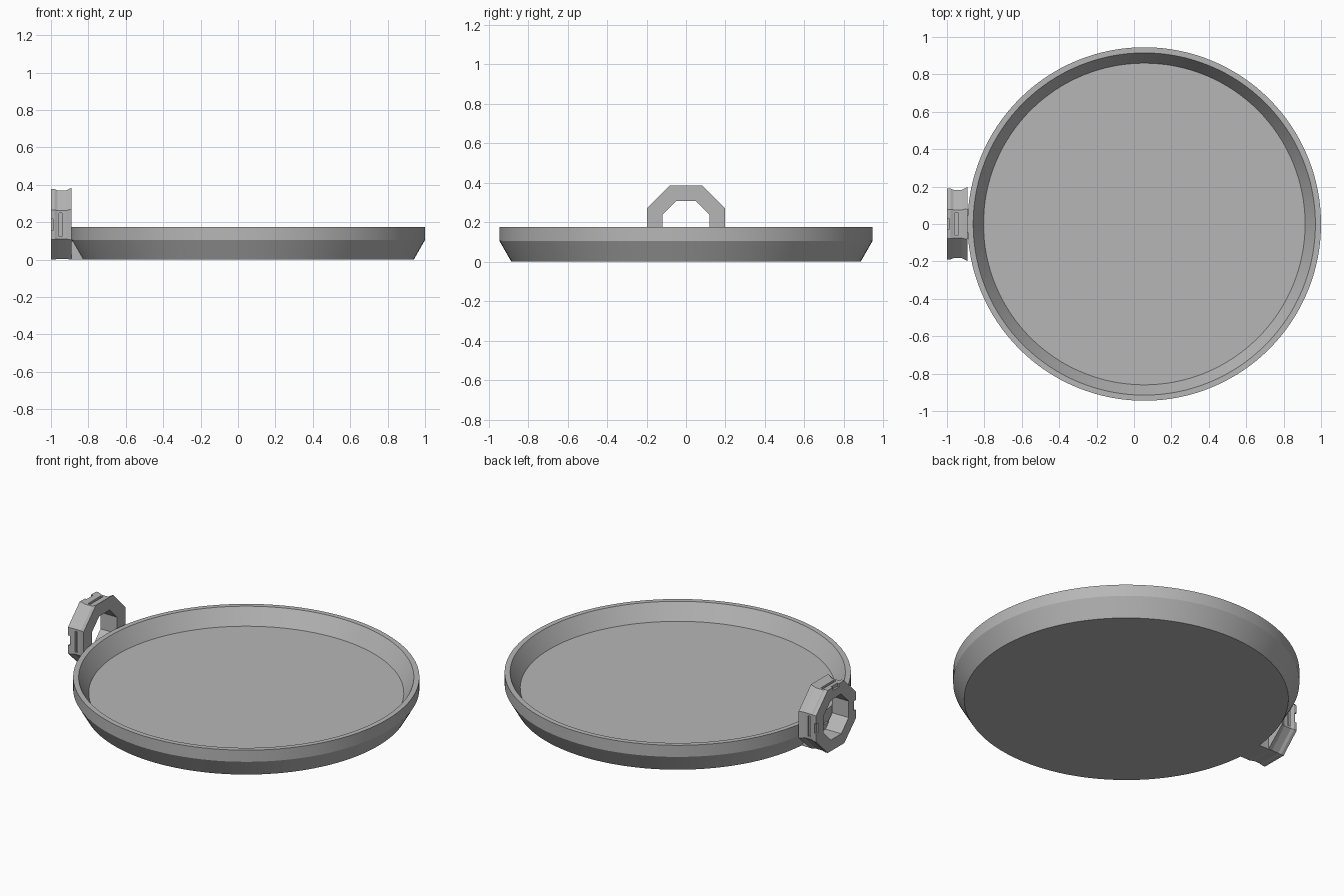
import bpy, bmesh, math

cube = bpy.data.objects.get("Cube")
if cube:
    bpy.data.objects.remove(cube)

grey = bpy.data.materials.new("plain_grey")
grey.use_nodes = True
colour = (0.47, 0.47, 0.47, 1)
grey.diffuse_color = colour
grey.node_tree.nodes["Principled BSDF"].inputs["Base Color"].default_value = colour


def make_object(name, bm):
    bmesh.ops.recalc_face_normals(bm, faces=bm.faces)
    mesh = bpy.data.meshes.new(name)
    bm.to_mesh(mesh)
    bm.free()
    mesh.materials.append(grey)
    obj = bpy.data.objects.new(name, mesh)
    bpy.context.scene.collection.objects.link(obj)
    return obj


def bridge(bm, a, b):
    n = len(a)
    for i in range(n):
        j = (i + 1) % n
        bm.faces.new((a[i], a[j], b[j], b[i]))


def add_box(bm, low, high):
    made = bmesh.ops.create_cube(bm, size=1)
    for v in made["verts"]:
        v.co = [l + (c + 0.5) * (h - l) for c, l, h in zip(v.co, low, high)]


# Round tray: turned profile (radius, height) from the underside to the floor
CENTRE_X, SEGMENTS = 0.055, 128
profile = [(0.885, 0), (0.945, 0.105), (0.945, 0.175), (0.915, 0.175), (0.86, 0.08)]
bm = bmesh.new()
rings = []
for r, z in profile:
    angles = [math.tau * i / SEGMENTS for i in range(SEGMENTS)]
    rings.append([bm.verts.new((CENTRE_X + r * math.cos(a), r * math.sin(a), z)) for a in angles])
for a, b in zip(rings, rings[1:]):
    bridge(bm, a, b)
bm.faces.new(rings[0])
bm.faces.new(rings[-1])
tray = make_object("tray", bm)
bpy.context.view_layer.objects.active = tray
tray.select_set(True)
bpy.ops.object.shade_smooth_by_angle(angle=math.radians(25))
tray.select_set(False)

# Octagonal ring handle: closed section (x, apothem) carried round eight sides
RING_Z = 0.187
section = [(-1, 0.19), (-0.982, 0.19), (-0.965, 0.183), (-0.92, 0.183), (-0.89, 0.198),
           (-0.89, 0.12), (-1, 0.12)]
bm = bmesh.new()
loops = []
for x, apothem in section:
    r = apothem / math.cos(math.pi / 8)
    angles = [math.pi / 8 + math.tau * i / 8 for i in range(8)]
    loops.append([bm.verts.new((x, r * math.cos(a), max(0, RING_Z + r * math.sin(a))))
                  for a in angles])
for a, b in zip(loops, loops[1:] + loops[:1]):
    bridge(bm, a, b)
handle = make_object("ring_handle", bm)

# Slots and end notches on the top and both sides of the ring
bm = bmesh.new()
for low, high in (((-0.957, -0.062), (-0.941, 0.062)), ((-1.02, -0.03), (-0.988, 0.03))):
    add_box(bm, (low[0], low[1], RING_Z + 0.171), (high[0], high[1], RING_Z + 0.25))
    for y0, y1 in ((0.171, 0.25), (-0.25, -0.171)):
        add_box(bm, (low[0], y0, RING_Z + low[1]), (high[0], y1, RING_Z + high[1]))
cutter = make_object("slot_cutter", bm)
cutter.hide_render = True
cutter.hide_viewport = True
cutter.display_type = 'WIRE'
cut = handle.modifiers.new("slots", 'BOOLEAN')
cut.operation = 'DIFFERENCE'
cut.solver = 'EXACT'
cut.object = cutter

# Bake the cut and drop the helper
bpy.context.view_layer.update()
evaluated = handle.evaluated_get(bpy.context.evaluated_depsgraph_get())
handle_mesh = bpy.data.meshes.new_from_object(evaluated)
handle.modifiers.clear()
handle.data = handle_mesh
bpy.data.objects.remove(cutter)

# Block joining the ring to the tray underside
bm = bmesh.new()
add_box(bm, (-0.895, -0.08, 0), (-0.825, 0.08, 0.1))
make_object("handle_bracket", bm)
